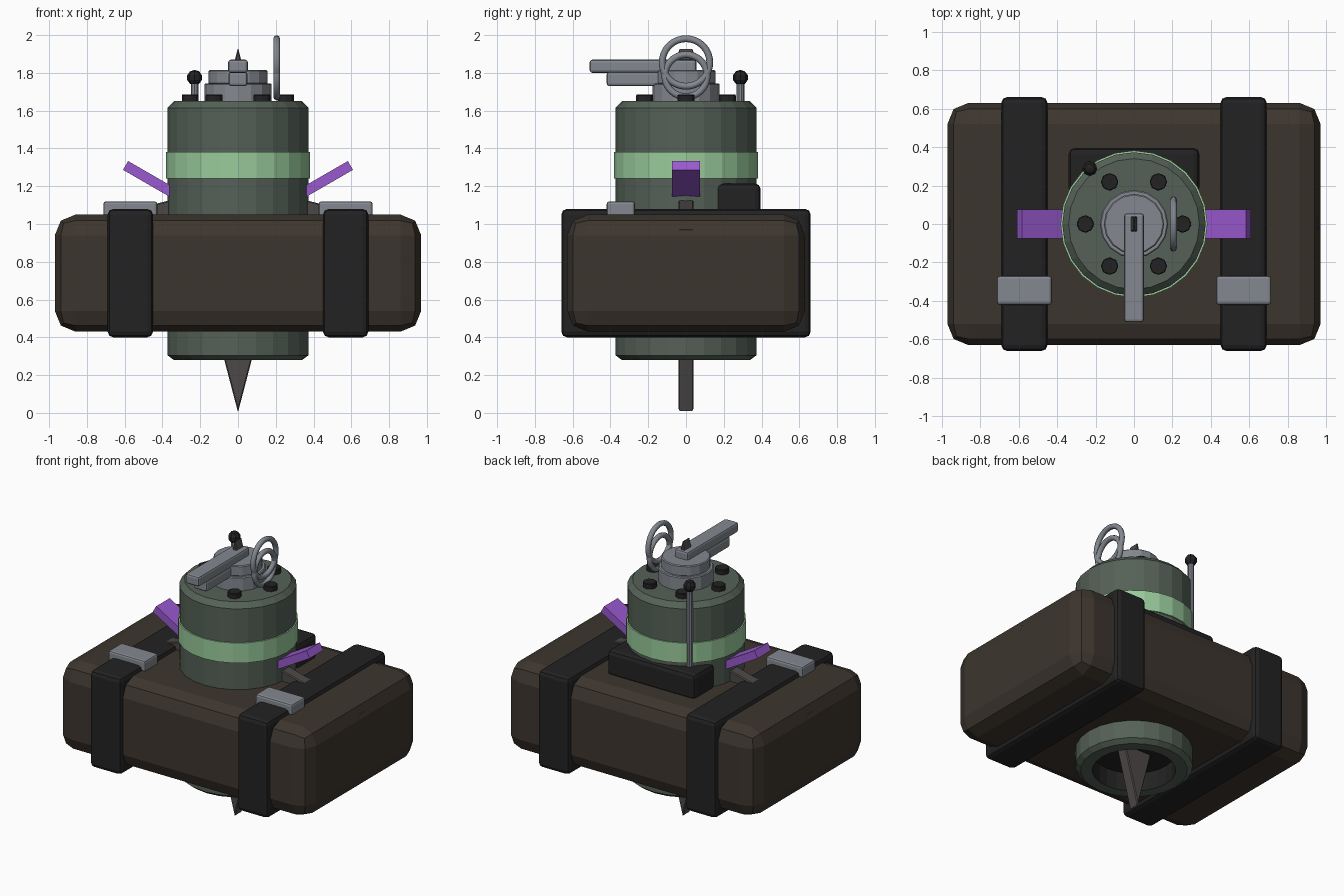
import bpy, bmesh, math
from mathutils import Matrix, Vector

old = bpy.data.objects.get("Cube")
if old:
    bpy.data.objects.remove(old, do_unlink=True)


def material(name, r, g, b):
    m = bpy.data.materials.new(name)
    m.use_nodes = True
    m.diffuse_color = (r, g, b, 1)
    m.node_tree.nodes["Principled BSDF"].inputs["Base Color"].default_value = (r, g, b, 1)
    return m


BROWN = material("dark brown leather", 0.046, 0.036, 0.027)
BLACK = material("black strap", 0.016, 0.016, 0.017)
GREEN = material("dull green metal", 0.09, 0.12, 0.095)
BAND = material("pale green band", 0.32, 0.60, 0.33)
GREY = material("steel grey", 0.23, 0.25, 0.28)
PURPLE = material("purple", 0.32, 0.10, 0.62)
SPIKE = material("dark iron", 0.075, 0.065, 0.065)


def finish(name, bm, mats, bevel=0, segments=2, smooth=False):
    bmesh.ops.recalc_face_normals(bm, faces=bm.faces)
    mesh = bpy.data.meshes.new(name)
    bm.to_mesh(mesh)
    bm.free()
    ob = bpy.data.objects.new(name, mesh)
    bpy.context.collection.objects.link(ob)
    for m in mats:
        mesh.materials.append(m)
    if bevel:
        mod = ob.modifiers.new("bevel", "BEVEL")
        mod.width = bevel
        mod.segments = segments
        mod.limit_method = "ANGLE"
    if smooth:
        mesh.shade_smooth()
    return ob


def box(name, x, y, z, mat, bevel=0, segments=2, turn=0):
    """Box from (min, max) ranges, turned about y around its centre."""
    bm = bmesh.new()
    mid = Vector([(a + b) / 2 for a, b in (x, y, z)])
    size = [b - a for a, b in (x, y, z)]
    bmesh.ops.create_cube(bm, size=1, matrix=Matrix.Translation(mid)
                          @ Matrix.Rotation(turn, 4, "Y") @ Matrix.Diagonal((*size, 1)))
    return finish(name, bm, [mat], bevel, segments)


def cylinder(name, x, y, z0, z1, r, mat, sides, bevel=0):
    bm = bmesh.new()
    bmesh.ops.create_cone(bm, cap_ends=True, segments=sides, radius1=r, radius2=r,
                          depth=z1 - z0, matrix=Matrix.Translation((x, y, (z0 + z1) / 2)))
    return finish(name, bm, [mat], bevel, 1)


def lathe(name, profile, mats, sides):
    bm = bmesh.new()
    verts = [bm.verts.new((r, 0, z)) for r, z in profile]
    edges = [bm.edges.new(pair) for pair in zip(verts, verts[1:])]
    bmesh.ops.spin(bm, geom=verts + edges, cent=(0, 0, 0), axis=(0, 0, 1),
                   angle=math.tau, steps=sides, use_duplicate=False)
    bmesh.ops.remove_doubles(bm, verts=bm.verts, dist=0.0005)
    return finish(name, bm, mats)


# Padded case with two straps and buckles
box("case", (-0.97, 0.97), (-0.63, 0.63), (0.43, 1.05), BROWN, 0.11, 2)
for side, label in ((1, "left"), (-1, "right")):
    c = 0.57 * side
    box(label + "_strap", (c - 0.12, c + 0.12), (-0.66, 0.66), (0.40, 1.08), BLACK, 0.03)
    box(label + "_buckle", (c - 0.143, c + 0.143), (-0.42, -0.27), (1.04, 1.12), GREY, 0.014)

# Canister with chamfered rims and a dark recess underneath
canister = lathe("canister", [(0, 0.41), (0.265, 0.41), (0.265, 0.28), (0.34, 0.28),
                              (0.373, 0.305), (0.373, 1.615), (0.34, 1.65), (0, 1.65)],
                 [GREEN, BLACK], 24)
for f in canister.data.polygons:
    inside = math.hypot(f.center.x, f.center.y) < 0.28
    if inside and f.center.z < 0.5:
        f.material_index = 1
lathe("canister_band", [(0.37, 1.24), (0.382, 1.24), (0.382, 1.38), (0.37, 1.38)], [BAND], 24)

# Lid bolts
for i in range(6):
    a = math.radians(60 * i)
    cylinder("lid_bolt_%d" % (i + 1), 0.253 * math.cos(a), 0.253 * math.sin(a),
             1.64, 1.685, 0.046, BLACK, 8, 0.004)

# Valve base and lever
cylinder("valve_base", 0, 0, 1.64, 1.745, 0.178, GREY, 16, 0.006)
cylinder("valve_cap", 0, 0, 1.74, 1.815, 0.157, GREY, 16, 0.006)
box("lever_top", (-0.052, 0.052), (-0.51, 0.055), (1.80, 1.87), GREY, 0.014)
box("lever_bottom", (-0.05, 0.05), (-0.42, 0.02), (1.73, 1.805), GREY, 0.014)

# Pull rings
for name, z, big in (("upper_pull_ring", 1.855, 0.126), ("lower_pull_ring", 1.785, 0.112)):
    bm = bmesh.new()
    tube = bmesh.ops.create_circle(bm, segments=8, radius=0.018,
                                   matrix=Matrix.Translation((0.205, big, z)))["verts"]
    loop = tube + list({e for v in tube for e in v.link_edges})
    bmesh.ops.rotate(bm, verts=tube, cent=(0.205, big, z), matrix=Matrix.Rotation(0, 3, "X"))
    bmesh.ops.spin(bm, geom=loop, cent=(0.205, 0, z), axis=(1, 0, 0),
                   angle=math.tau, steps=32, use_duplicate=False)
    bmesh.ops.remove_doubles(bm, verts=bm.verts, dist=0.0005)
    finish(name, bm, [GREY], smooth=True)

# Rear pad and rod with knob
box("rear_pad", (-0.34, 0.34), (0.16, 0.395), (1.03, 1.215), BLACK, 0.03)
cylinder("rod", -0.23, 0.288, 1.10, 1.76, 0.021, GREY, 10)
bm = bmesh.new()
bmesh.ops.create_uvsphere(bm, u_segments=8, v_segments=5, radius=0.041,
                          matrix=Matrix.Translation((-0.23, 0.288, 1.775)))
finish("rod_knob", bm, [BLACK])

# Angled side fins
for side, label in ((1, "left"), (-1, "right")):
    cx, cz = 0.422 * side, 1.21
    box(label + "_fin", (cx - 0.2, cx + 0.2), (-0.075, 0.075), (cz - 0.027, cz + 0.027),
        PURPLE, turn=-math.radians(30) * side)

# Four-pointed star blade running through the middle
bm = bmesh.new()
ring = []
for i in range(8):
    r = 0.965 if i % 2 == 0 else 0.283
    a = math.radians(45 * i)
    ring.append(bm.verts.new((r * math.cos(a), -0.04, 0.968 + r * math.sin(a))))
face = bm.faces.new(ring)
out = bmesh.ops.extrude_face_region(bm, geom=[face])
bmesh.ops.translate(bm, vec=(0, 0.08, 0), verts=[v for v in out["geom"]
                                                 if isinstance(v, bmesh.types.BMVert)])
finish("star_blade", bm, [SPIKE], 0.006, 1)
